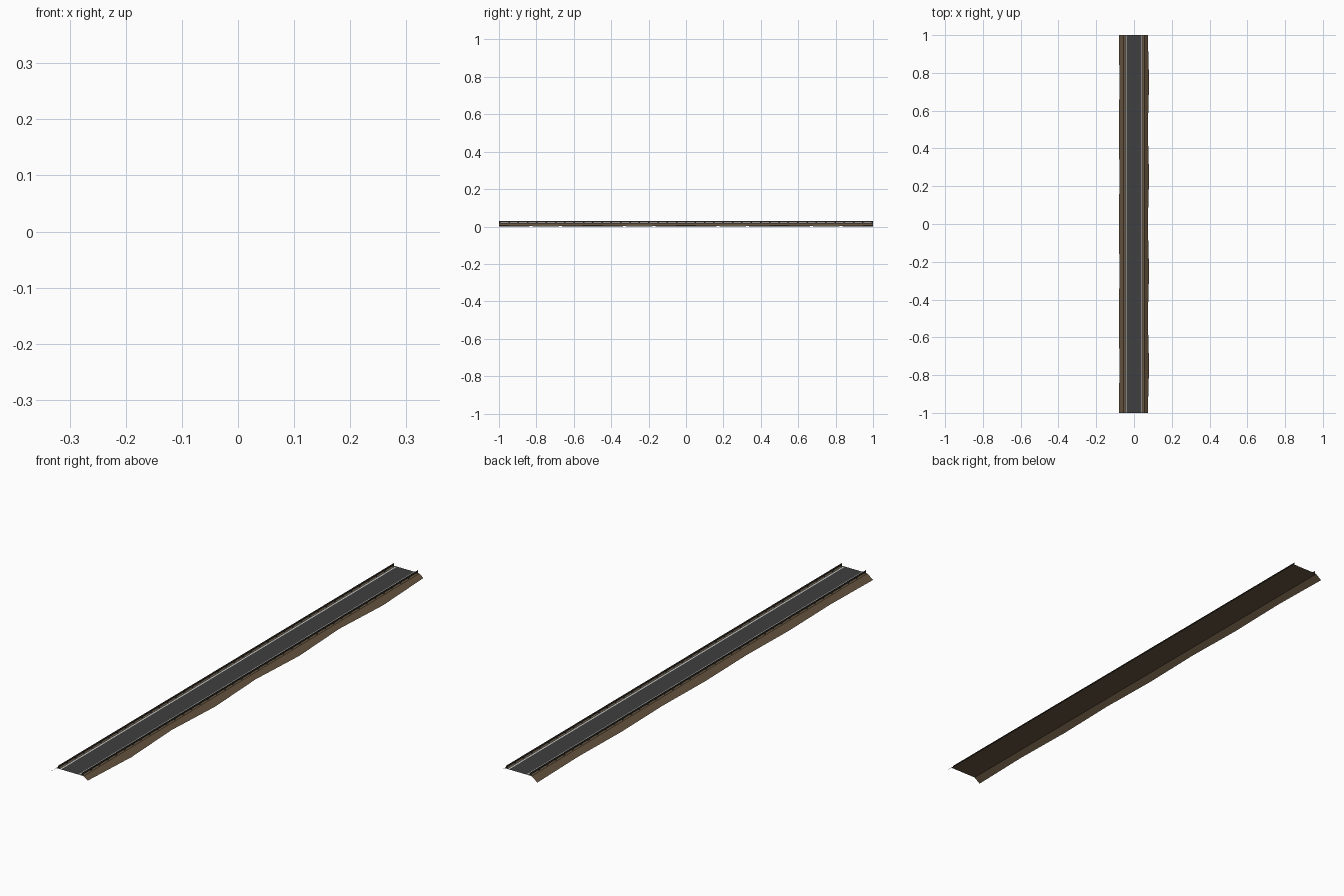
import bpy

if "Cube" in bpy.data.objects:
    bpy.data.objects.remove(bpy.data.objects["Cube"])

def material(name, rgb):
    m = bpy.data.materials.new(name)
    m.diffuse_color = (*rgb, 1)
    m.use_nodes = True
    m.node_tree.nodes["Principled BSDF"].inputs["Base Color"].default_value = m.diffuse_color
    return m

EARTH = material("brown_earth", (0.135, 0.092, 0.052))
ASPHALT = material("dark_asphalt", (0.050, 0.050, 0.050))
PAINT = material("white_paint", (0.60, 0.60, 0.58))
STEEL = material("dark_rail", (0.035, 0.032, 0.028))

def mesh_object(name, verts, faces, mat):
    me = bpy.data.meshes.new(name)
    me.from_pydata(verts, [], faces)
    me.materials.append(mat)
    ob = bpy.data.objects.new(name, me)
    bpy.context.collection.objects.link(ob)
    return ob

def flat_strip(name, x0, x1, z, mat):
    return mesh_object(name, [(x0, -1, z), (x1, -1, z), (x1, 1, z), (x0, 1, z)],
                       [(0, 1, 2, 3)], mat)

# Earth embankment: open sheet whose foot wanders in and out along the slope
N = 8
EDGE, TOP, FOOT = 0.056, 0.018, 0.080
verts, faces = [], []
for i in range(N + 1):
    y = -1 + 2 * i / N
    right = FOOT if i % 2 else 0.073
    left = FOOT if i % 2 == 0 else 0.077
    drop = TOP / (FOOT - EDGE)
    verts += [(-left, y, TOP - drop * (left - EDGE)), (-EDGE, y, TOP),
              (EDGE, y, TOP), (right, y, TOP - drop * (right - EDGE))]
for i in range(N):
    for j in range(3):
        a = i * 4 + j
        faces.append((a, a + 1, a + 5, a + 4))
mesh_object("embankment", verts, faces, EARTH)

# Road surface and edge lines
flat_strip("road_surface", -0.046, 0.046, 0.0190, ASPHALT)
for side, s in (("left", -1), ("right", 1)):
    a, b = sorted((s * 0.036, s * 0.041))
    flat_strip(side + "_edge_line", a, b, 0.0196, PAINT)

# Guard rails: thin vertical band carried on short posts
for side, s in (("left", -1), ("right", 1)):
    x = s * 0.050
    v = [(x, -1, 0.0215), (x, 1, 0.0215), (x, 1, 0.029), (x, -1, 0.029)]
    f = [(0, 1, 2, 3)]
    for k in range(41):
        y = -0.996 + k * 1.992 / 40
        n = len(v)
        v += [(x, y - 0.004, TOP), (x, y + 0.004, TOP),
              (x, y + 0.004, 0.0215), (x, y - 0.004, 0.0215)]
        f.append((n, n + 1, n + 2, n + 3))
    mesh_object(side + "_guard_rail", v, f, STEEL)
